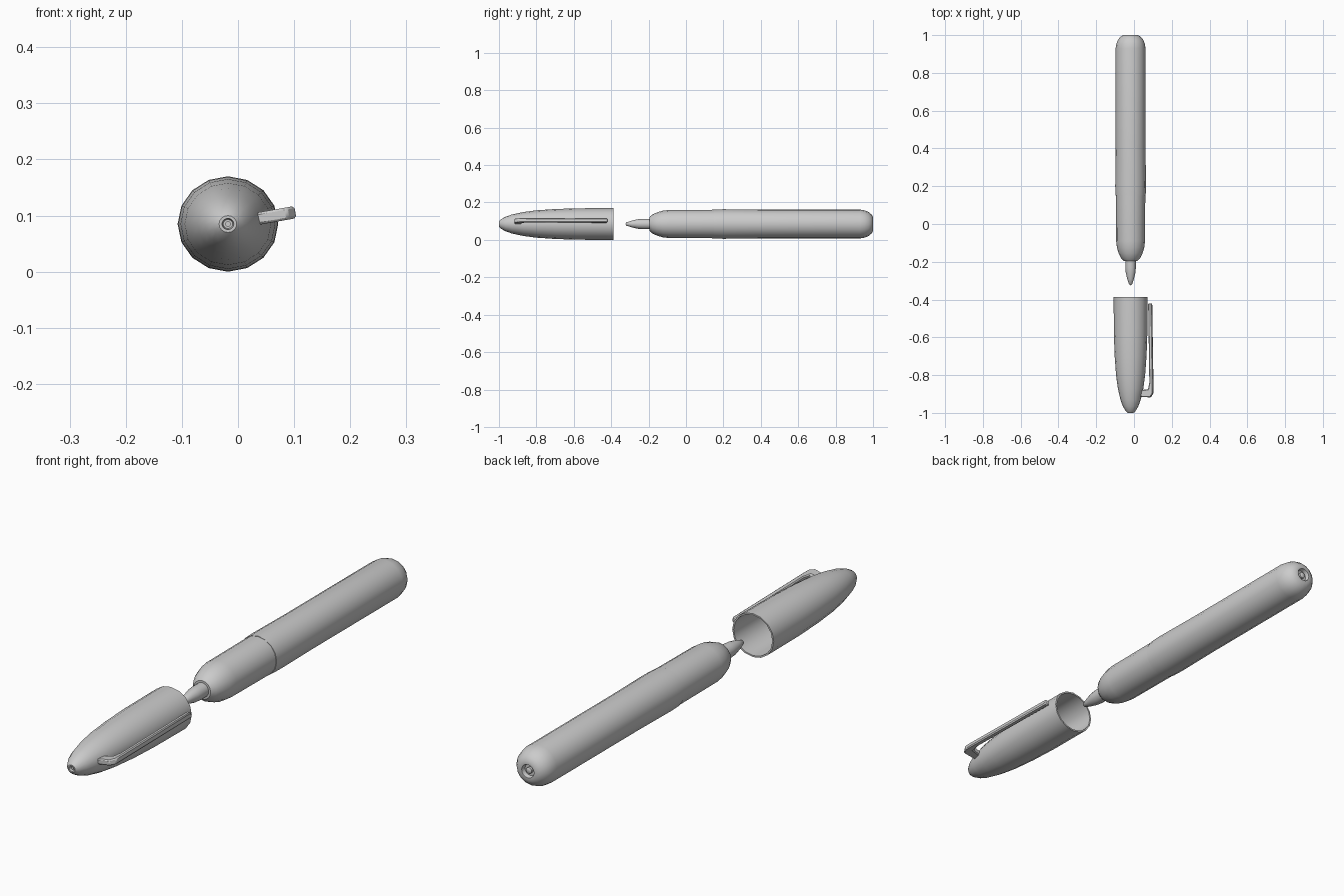
import bpy, bmesh, math
from mathutils import Matrix, Vector

if "Cube" in bpy.data.objects:
    bpy.data.objects.remove(bpy.data.objects["Cube"])

SIDES = 16
AXIS = Vector((-0.018, 0, 0.085))

grey = bpy.data.materials.new("plain_grey")
grey.use_nodes = True
colour = (0.6, 0.6, 0.6, 1)
grey.diffuse_color = colour
grey.node_tree.nodes["Principled BSDF"].inputs["Base Color"].default_value = colour


def finish(name, bm, angle=40):
    bmesh.ops.recalc_face_normals(bm, faces=bm.faces)
    mesh = bpy.data.meshes.new(name)
    bm.to_mesh(mesh)
    bm.free()
    mesh.materials.append(grey)
    obj = bpy.data.objects.new(name, mesh)
    bpy.context.collection.objects.link(obj)
    obj.location = AXIS
    bpy.ops.object.select_all(action='DESELECT')
    obj.select_set(True)
    bpy.context.view_layer.objects.active = obj
    bpy.ops.object.shade_smooth_by_angle(angle=math.radians(angle))
    return obj


def turned(name, profile, widen=1.0):
    """Spin (y, radius) points about the long axis; zero radius closes an end."""
    bm = bmesh.new()
    rings = []
    for y, r in profile:
        if r == 0:
            rings.append([bm.verts.new((0, y, 0))] * SIDES)
            continue
        ring = []
        for i in range(SIDES):
            a = math.tau * i / SIDES
            ring.append(bm.verts.new((r * widen * math.cos(a), y, r * math.sin(a))))
        rings.append(ring)
    for a, b in zip(rings, rings[1:]):
        for i in range(SIDES):
            j = (i + 1) % SIDES
            bm.faces.new(dict.fromkeys((a[i], a[j], b[j], b[i])))
    return finish(name, bm)


# Writing end
turned("nib", [(-0.325, 0), (-0.318, 0.009), (-0.29, 0.018), (-0.255, 0.026),
               (-0.23, 0.028), (-0.18, 0.028), (-0.18, 0)])
turned("grip", [(-0.195, 0), (-0.195, 0.036), (-0.18, 0.05), (-0.155, 0.062),
                (-0.125, 0.071), (-0.09, 0.075), (0.2, 0.0765), (0.2, 0)], 1.02)

# Barrel with a recessed plug in its rounded rear end
turned("barrel", [(0.15, 0), (0.15, 0.0775), (0.2, 0.079), (0.4, 0.077), (0.93, 0.077),
                  (0.955, 0.073), (0.975, 0.065), (0.99, 0.053), (1.0, 0.038),
                  (1.0, 0.026), (0.985, 0.022), (0.985, 0)], 1.03)
turned("end_plug", [(0.98, 0.012), (0.994, 0.012), (0.997, 0.008), (0.997, 0)])

# Hollow cap, open at the rear, with a small vent at the tip
turned("cap", [(-0.985, 0), (-0.985, 0.008), (-1.0, 0.010), (-1.0, 0.015),
               (-0.99, 0.025), (-0.965, 0.039), (-0.93, 0.051), (-0.87, 0.064),
               (-0.8, 0.073), (-0.7, 0.080), (-0.58, 0.084), (-0.387, 0.085),
               (-0.387, 0.079), (-0.58, 0.078), (-0.7, 0.074), (-0.8, 0.066),
               (-0.9, 0.045), (-0.95, 0)], 1.055)
turned("vent_pin", [(-0.98, 0.005), (-0.995, 0.005), (-0.995, 0)])

# Pocket clip: an L-shaped outline given thickness, then tilted round the axis
outline = [(0.045, -0.915), (0.108, -0.918), (0.122, -0.895), (0.122, -0.86),
           (0.115, -0.42), (0.096, -0.42), (0.096, -0.45), (0.102, -0.84),
           (0.095, -0.875), (0.045, -0.88)]
bm = bmesh.new()
base = bm.faces.new([bm.verts.new((x, y, -0.011)) for x, y in outline])
top = bmesh.ops.extrude_face_region(bm, geom=[base])["geom"]
bmesh.ops.translate(bm, vec=(0, 0, 0.022),
                    verts=[v for v in top if isinstance(v, bmesh.types.BMVert)])
bmesh.ops.rotate(bm, verts=bm.verts, matrix=Matrix.Rotation(math.radians(-10), 3, 'Y'))
clip = finish("pocket_clip", bm, 30)
bevel = clip.modifiers.new("soft_edges", 'BEVEL')
bevel.width = 0.004
bevel.segments = 1
